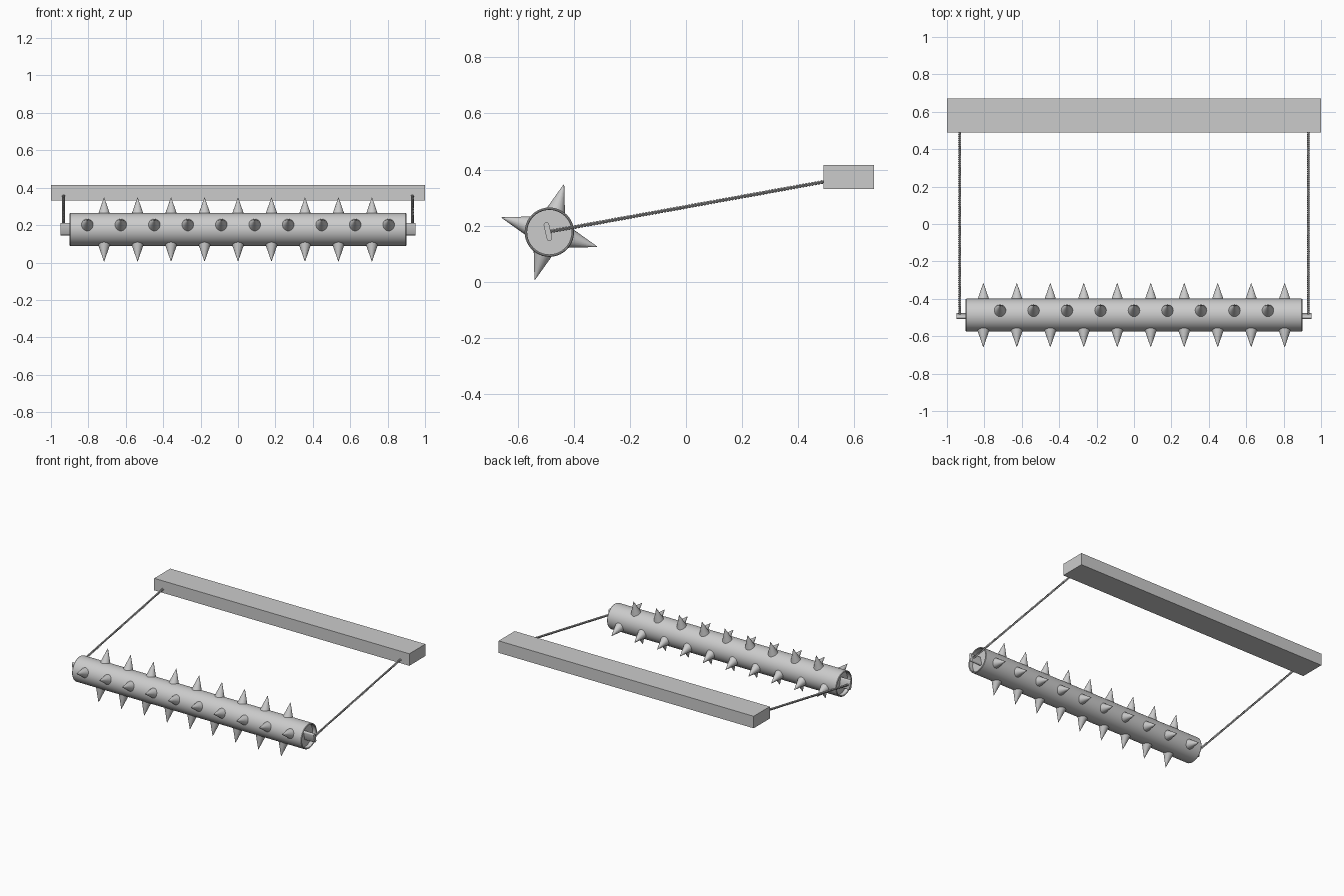
import bpy, bmesh, math
from mathutils import Vector, Matrix

if "Cube" in bpy.data.objects:
    bpy.data.objects.remove(bpy.data.objects["Cube"])

CY, CZ = -0.487, 0.177     # roller axis
TILT = math.radians(-17)   # roller is turned a little about its axis


def make_object(name, bm, smooth=True):
    bmesh.ops.recalc_face_normals(bm, faces=bm.faces)
    me = bpy.data.meshes.new(name)
    bm.to_mesh(me)
    bm.free()
    ob = bpy.data.objects.new(name, me)
    bpy.context.collection.objects.link(ob)
    if smooth:
        bpy.ops.object.select_all(action='DESELECT')
        ob.select_set(True)
        bpy.context.view_layer.objects.active = ob
        bpy.ops.object.shade_smooth_by_angle(angle=math.radians(35))
    return ob


# Rear beam
bm = bmesh.new()
bmesh.ops.create_cube(bm, size=1, matrix=Matrix.Translation((0, 0.58, 0.373))
                      @ Matrix.Diagonal((2, 0.18, 0.085, 1)))
make_object("beam", bm, smooth=False)

# Roller: turned profile (x, radius) with recessed ends
half = [(0.87, 0.0), (0.87, 0.079), (0.897, 0.079), (0.9, 0.082), (0.9, 0.085), (0.896, 0.088)]
profile = half + [(-x, r) for x, r in reversed(half)]
bm = bmesh.new()
verts = [bm.verts.new((x, CY, CZ + r)) for x, r in profile]
edges = [bm.edges.new(p) for p in zip(verts, verts[1:])]
bmesh.ops.spin(bm, geom=verts + edges, cent=(0, CY, CZ), axis=(1, 0, 0),
               angle=math.tau, steps=40, use_duplicate=False)
bmesh.ops.remove_doubles(bm, verts=bm.verts, dist=1e-5)
make_object("roller", bm)

# Spikes: four rows, alternately nine and ten along the roller
bm = bmesh.new()
for row in range(4):
    count = 9 if row % 2 == 0 else 10
    turn = Matrix.Rotation(TILT + row * math.pi / 2, 4, 'X')
    for i in range(count):
        x = (i - (count - 1) / 2) * 0.179
        bmesh.ops.create_cone(bm, cap_ends=True, segments=20, radius1=0.0345, radius2=0.001,
                              depth=0.1, matrix=Matrix.Translation((x, CY, CZ)) @ turn
                              @ Matrix.Translation((0, 0, 0.128)))
make_object("spikes", bm)

# Flat rounded axle tabs standing out of both roller ends
bm = bmesh.new()
for side in (-1, 1):
    ring = []
    for k in range(16):
        a = math.tau * (k + 0.5) / 16
        ring.append((0.010 * math.cos(a), 0.010 * math.sin(a) + (0.024 if k < 8 else -0.024)))
    turn = Matrix.Rotation(math.radians(13), 4, 'X')
    face = bm.faces.new([bm.verts.new(Vector((side * 0.865, CY - 0.005, CZ + 0.002))
                                      + turn @ Vector((0, y, z))) for y, z in ring])
    ext = bmesh.ops.extrude_face_region(bm, geom=[face])
    bmesh.ops.translate(bm, vec=(side * 0.083, 0, 0),
                        verts=[g for g in ext["geom"] if isinstance(g, bmesh.types.BMVert)])
make_object("axle_tabs", bm)


# Twisted two-strand ropes from the axle tabs to the beam
def rope_strand(bm, x, phase, turns=45, per_turn=8, sides=6, offset=0.0036, radius=0.0045):
    start, end = Vector((x, -0.487, 0.179)), Vector((x, 0.50, 0.358))
    along = (end - start).normalized()
    u = Vector((1, 0, 0))
    v = along.cross(u)
    rings = []
    for i in range(turns * per_turn + 1):
        a = phase + math.tau * i / per_turn
        c = start.lerp(end, i / (turns * per_turn)) + offset * (u * math.cos(a) + v * math.sin(a))
        rings.append([bm.verts.new(c + radius * (u * math.cos(b) + v * math.sin(b)))
                      for b in (math.tau * k / sides for k in range(sides))])
    for r0, r1 in zip(rings, rings[1:]):
        for k in range(sides):
            j = (k + 1) % sides
            bm.faces.new((r0[k], r0[j], r1[j], r1[k]))
    bm.faces.new(rings[0])
    bm.faces.new(rings[-1])


for name, x in (("left_rope", -0.932), ("right_rope", 0.932)):
    bm = bmesh.new()
    for phase in (0, math.pi):
        rope_strand(bm, x, phase)
    make_object(name, bm)
